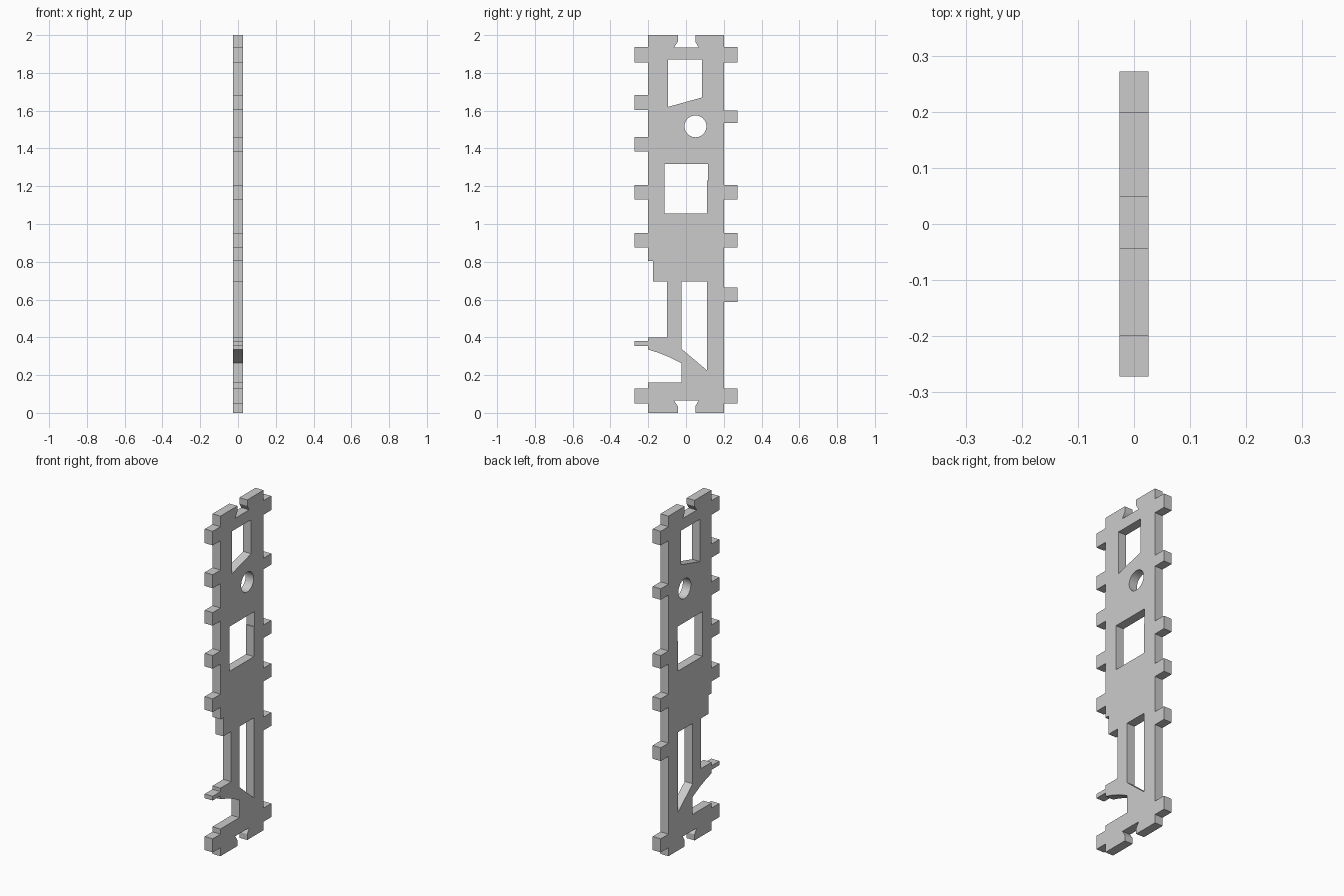
import bpy
from math import sin, cos, pi
from mathutils import Matrix

cube = bpy.data.objects.get("Cube")
if cube:
    bpy.data.objects.remove(cube, do_unlink=True)

HALF_THICK = 0.026
EDGE, TAB = 0.2, 0.272

grey = bpy.data.materials.new("light grey")
grey.use_nodes = True
colour = (0.6, 0.6, 0.6, 1)
grey.diffuse_color = colour
grey.node_tree.nodes["Principled BSDF"].inputs["Base Color"].default_value = colour


def tabs(side, spans):
    """Square tabs along one long edge, from bottom to top."""
    pts = []
    for lo, hi in spans:
        pts += [(side * EDGE, lo), (side * TAB, lo), (side * TAB, hi), (side * EDGE, hi)]
    return pts


# Notch with flared inner corners, shared by both ends
notch = [(-0.043, 0), (-0.043, 0.035), (-0.063, 0.065),
         (0.067, 0.065), (0.049, 0.035), (0.049, 0)]
bottom = [(-EDGE, 0)] + notch + [(EDGE, 0)]
top = [(y, 2 - z) for y, z in reversed(bottom)]

back_tabs = tabs(1, [(0.05, 0.13), (0.587, 0.665), (0.875, 0.953),
                     (1.13, 1.207), (1.535, 1.6), (1.855, 1.938)])
front_tabs = tabs(-1, [(0.875, 0.953), (1.13, 1.207), (1.383, 1.46),
                       (1.603, 1.683), (1.855, 1.938)])[::-1]

# Stepped waist, thin finger with curved underside, then the foot
finger = [(-0.2, 0.805), (-0.174, 0.805), (-0.174, 0.695), (-0.1, 0.695),
          (-0.1, 0.4), (-0.2, 0.4), (-0.2, 0.38), (-TAB, 0.38), (-TAB, 0.355),
          (-0.2, 0.355), (-0.2, 0.335), (-0.145, 0.318), (-0.09, 0.296),
          (-0.025, 0.263), (-0.025, 0.16), (-0.2, 0.16)]
foot_tab = tabs(-1, [(0.05, 0.13)])[::-1]
outline = bottom + back_tabs + top + front_tabs + finger + foot_tab

# Openings through the plate
upper_window = [(-0.095, 1.87), (0.085, 1.87), (0.085, 1.67), (-0.095, 1.62)]
middle_window = [(-0.115, 1.318), (0.116, 1.318), (0.116, 1.23), (0.111, 1.23),
                 (0.111, 1.055), (-0.115, 1.055)]
long_slot = [(-0.025, 0.695), (0.111, 0.695), (0.111, 0.225), (-0.025, 0.34)]
round_hole = [(0.05 + 0.058 * cos(i * pi / 20), 1.517 + 0.058 * sin(i * pi / 20))
              for i in range(40)]

# Filled and extruded profile
curve = bpy.data.curves.new("side_plate_profile", "CURVE")
curve.dimensions = "2D"
curve.fill_mode = "BOTH"
curve.extrude = HALF_THICK
for loop in (outline, upper_window, middle_window, long_slot, round_hole):
    spline = curve.splines.new("POLY")
    spline.points.add(len(loop) - 1)
    for point, (y, z) in zip(spline.points, loop):
        point.co = (y, z, 0, 1)
    spline.use_cyclic_u = True
    spline.use_smooth = False
curve.materials.append(grey)

plate = bpy.data.objects.new("side_plate", curve)
bpy.context.collection.objects.link(plate)
# Stand it up: profile runs along y and z, thickness along x
plate.matrix_world = Matrix(((0, 0, 1, 0), (1, 0, 0, 0), (0, 1, 0, 0), (0, 0, 0, 1)))

bpy.ops.object.select_all(action="DESELECT")
plate.select_set(True)
bpy.context.view_layer.objects.active = plate
bpy.ops.object.convert(target="MESH")
bpy.ops.object.transform_apply(location=True, rotation=True, scale=True)
bpy.ops.object.shade_flat()
